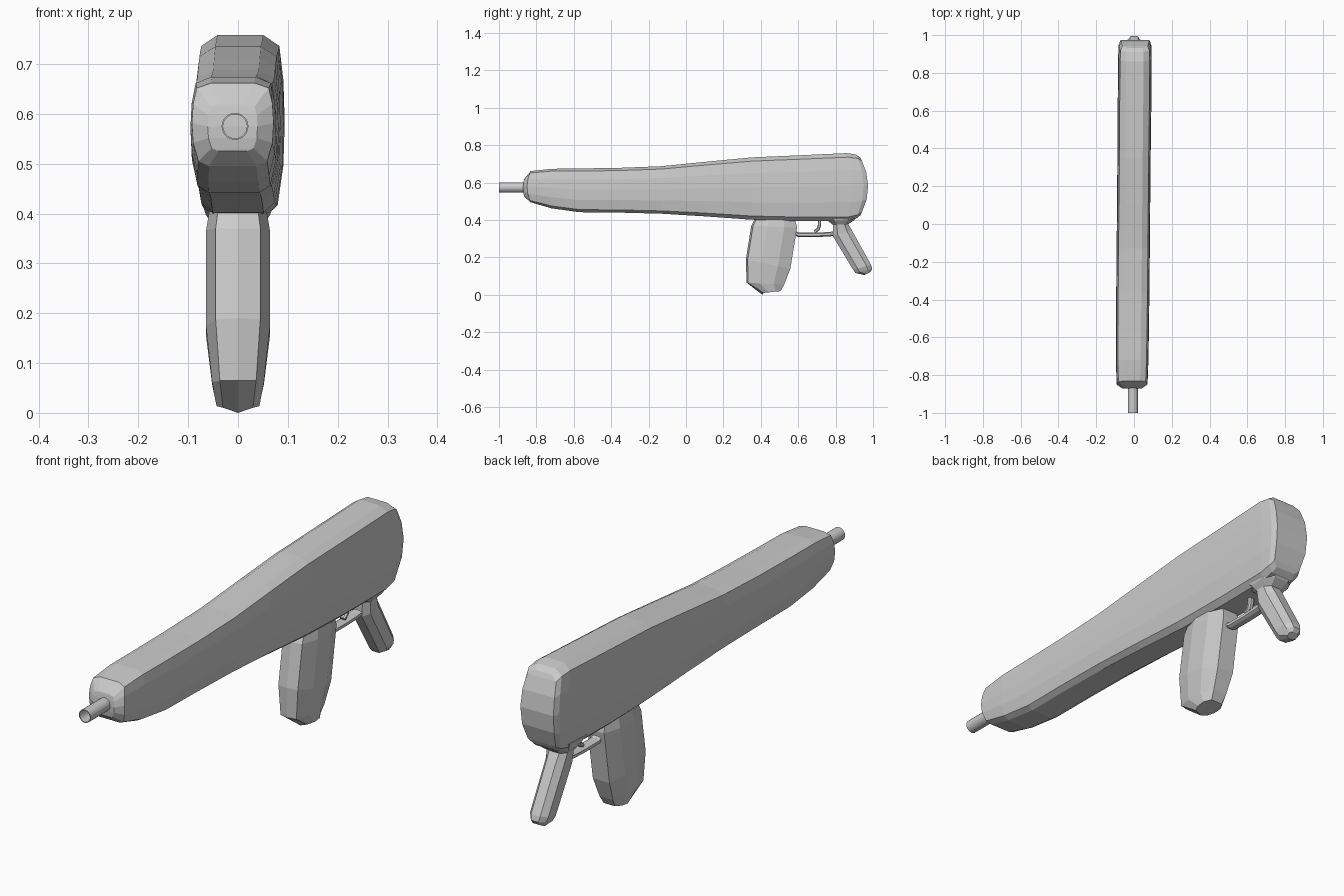
import bpy, bmesh, math
from mathutils import Vector

if "Cube" in bpy.data.objects:
    bpy.data.objects.remove(bpy.data.objects["Cube"])


def make_object(name, bm):
    bmesh.ops.recalc_face_normals(bm, faces=bm.faces[:])
    mesh = bpy.data.meshes.new(name)
    bm.to_mesh(mesh)
    bm.free()
    obj = bpy.data.objects.new(name, mesh)
    bpy.context.collection.objects.link(obj)
    return obj


def loft(name, rings, banded_caps=False):
    """Skin a list of closed rings; ends are one face or left-right bands."""
    bm = bmesh.new()
    rows = [[bm.verts.new(p) for p in ring] for ring in rings]
    n = len(rows[0])
    for a, b in zip(rows, rows[1:]):
        for i in range(n):
            j = (i + 1) % n
            bm.faces.new((a[i], a[j], b[j], b[i]))
    for end in (rows[0], rows[-1]):
        if banded_caps:
            for i in range(n // 2 - 1):
                bm.faces.new((end[i], end[i + 1], end[n - 2 - i], end[n - 1 - i]))
        else:
            bm.faces.new(end)
    return make_object(name, bm)


# Body: (width, height) fractions of the half cross-section, bottom to top
HALF = [(.58, 0), (.84, .06), (.97, .28), (1, .52), (.97, .75), (.88, .94), (.52, 1)]


def body_ring(y, low, high, hw, bow=0):
    cx = -.003 + .009 * y
    half = []
    for w, t in HALF:
        yy = y + bow * (1 - (2 * t - 1) ** 2)
        half.append((w * hw, yy, low + t * (high - low)))
    return ([Vector((cx + x, a, z)) for x, a, z in half]
            + [Vector((cx - x, a, z)) for x, a, z in reversed(half)])


body_sections = [
    (-.865, .525, .62, .05, -.006), (-.83, .495, .662, .082, -.02),
    (-.72, .463, .674, .086), (-.57, .442, .676, .087),
    (-.36, .44, .679, .088), (-.13, .434, .688, .088),
    (.10, .42, .711, .088), (.35, .402, .735, .088),
    (.60, .395, .746, .089), (.86, .395, .758, .089, .03),
    (.91, .408, .75, .086, .04), (.932, .425, .733, .076, .042)]
loft("body", [body_ring(*s) for s in body_sections], banded_caps=True)


# Magazine: rings with a shallow ridge down the front and back
def magazine_ring(front, back, hw, slope=0, ridge_drop=0):
    (yf, zf), (yb, zb) = front, back

    def at(x, t):
        drop = ridge_drop if x == 0 else 0
        return Vector((x, yf + (yb - yf) * t, zf + (zb - zf) * t - drop))
    return [at(0, 0), at(.7 * hw, .04), at(hw, .35), at(hw, .72), at(.6 * hw, 1),
            at(-.6 * hw, 1), at(-hw, .72), at(-hw, .35), at(-.7 * hw, .04)]


magazine = loft("magazine", [
    magazine_ring((.375, .42), (.58, .42), .055),
    magazine_ring((.349, .37), (.594, .36), .064),
    magazine_ring((.320, .19), (.558, .14), .064),
    magazine_ring((.324, .065), (.525, .055), .052),
    magazine_ring((.41, .01), (.505, .02), .043, ridge_drop=.01)])


# Grip: eight-sided rings from a flared collar down to the heel
def grip_ring(front, back, hw):
    f, b = Vector((0, *front)), Vector((0, *back))
    half = [(.5, 0), (1, .25), (1, .75), (.5, 1)]
    right = [f.lerp(b, t) + Vector((w * hw, 0, 0)) for w, t in half]
    return right + [Vector((-p.x, p.y, p.z)) for p in reversed(right)]


loft("grip", [
    grip_ring((.70, .425), (.93, .435), .075),
    grip_ring((.76, .395), (.90, .40), .064),
    grip_ring((.785, .375), (.868, .378), .047),
    grip_ring((.785, .315), (.887, .345), .043),
    grip_ring((.893, .135), (.99, .16), .042),
    grip_ring((.905, .117), (.996, .138), .034),
    grip_ring((.955, .106), (.985, .122), .022)])


# Trigger guard and trigger: bars swept along (y, z) paths
def bar(name, path, hw, ht):
    rings = []
    for i, (y, z) in enumerate(path):
        a, b = path[max(i - 1, 0)], path[min(i + 1, len(path) - 1)]
        d = Vector((b[0] - a[0], b[1] - a[1])).normalized()
        ny, nz = -d.y * ht, d.x * ht
        rings.append([Vector((sx * hw, y + s * ny, z + s * nz))
                      for sx, s in ((-1, -.5), (-.5, -1), (.5, -1), (1, -.5),
                                    (1, .5), (.5, 1), (-.5, 1), (-1, .5))])
    return loft(name, rings)


bar("trigger_guard", [(.57, .335), (.60, .322), (.69, .321), (.76, .324), (.80, .328)],
    .021, .012)
bar("trigger", [(.713, .41), (.714, .375), (.707, .352), (.688, .338)], .012, .009)

# Barrel: open-ended tube
bm = bmesh.new()
ends = []
for y in (-1, -.85):
    ends.append([bm.verts.new((-.006 + .027 * math.cos(a), y, .575 + .027 * math.sin(a)))
                 for a in (math.tau * k / 20 for k in range(20))])
for k in range(20):
    j = (k + 1) % 20
    bm.faces.new((ends[0][k], ends[0][j], ends[1][j], ends[1][k]))
barrel = make_object("barrel", bm)
wall = barrel.modifiers.new("wall", 'SOLIDIFY')
wall.thickness = .003
